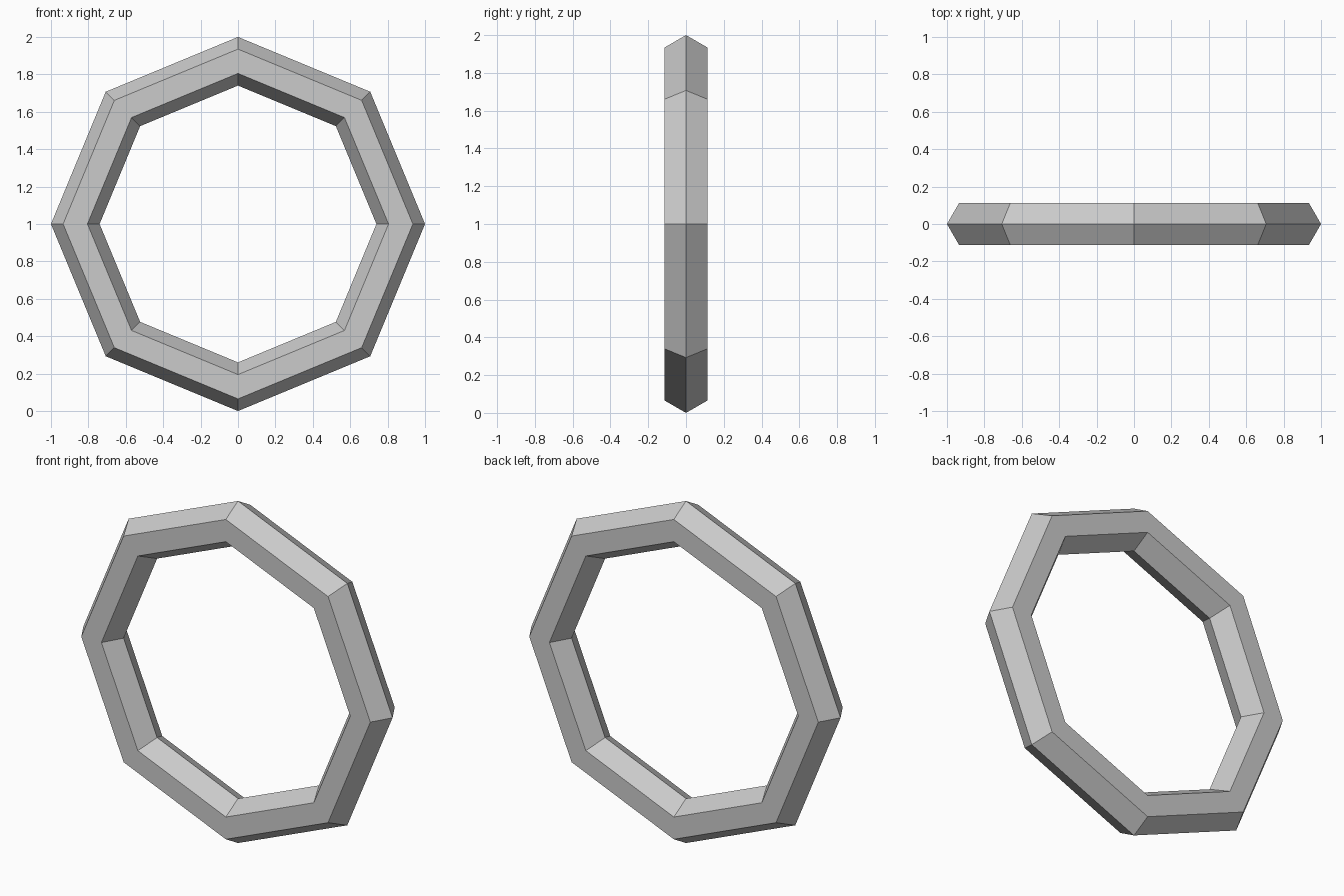
import bpy
import math

if "Cube" in bpy.data.objects:
    bpy.data.objects.remove(bpy.data.objects["Cube"])

# Eight-sided ring with a hexagonal cross-section, standing upright
bpy.ops.mesh.primitive_torus_add(
    major_segments=8, minor_segments=6,
    major_radius=0.87, minor_radius=0.13,
    location=(0, 0, 1), rotation=(math.pi / 2, 0, 0))
ring = bpy.context.object
ring.name = "ring"
bpy.ops.object.transform_apply(location=False, rotation=True, scale=True)
bpy.ops.object.shade_flat()
